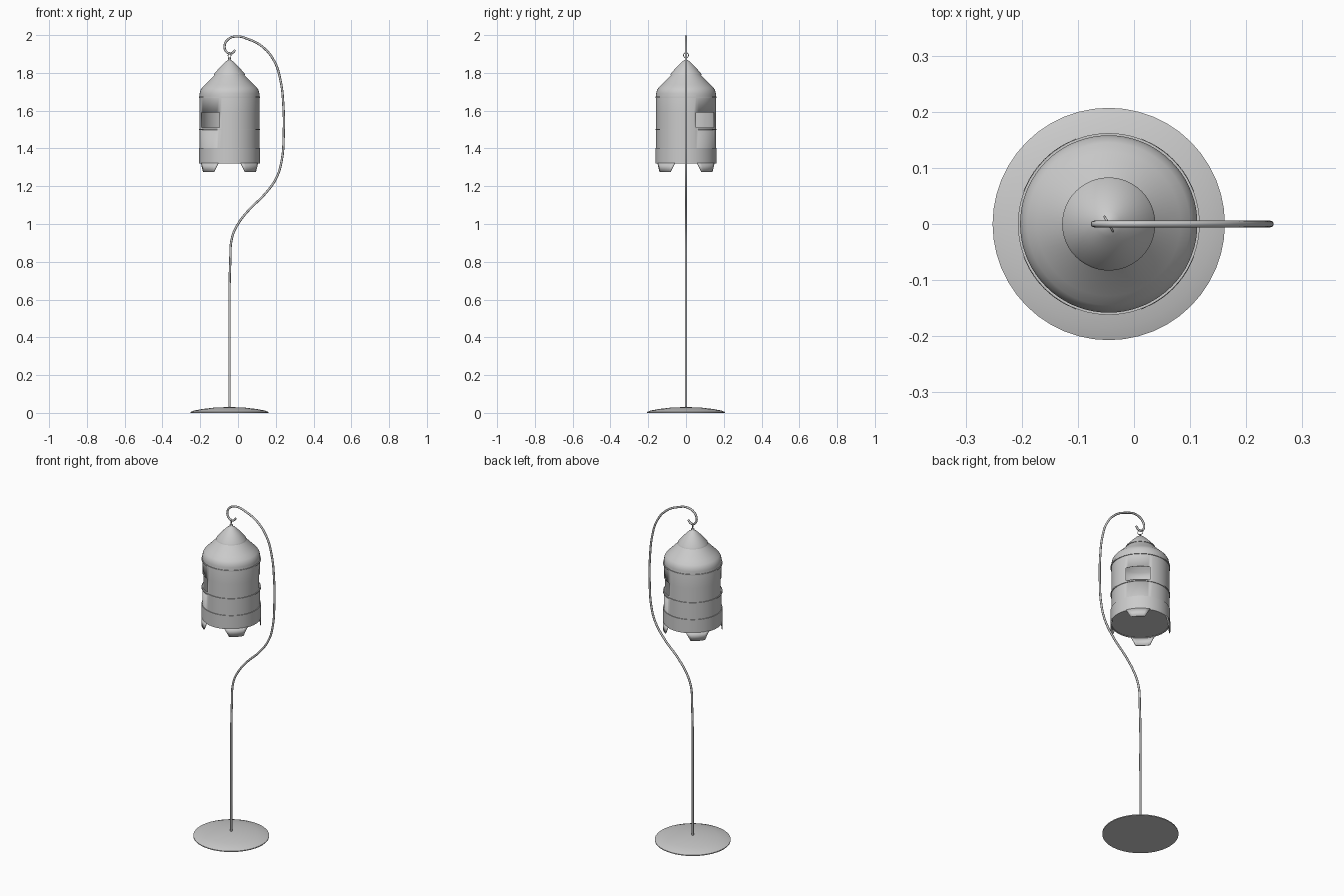
import bpy, bmesh, math
from mathutils import Vector

if "Cube" in bpy.data.objects:
    bpy.data.objects.remove(bpy.data.objects["Cube"], do_unlink=True)

CX = -0.045      # axis shared by base, post and feeder
WALL = 0.16      # feeder radius

metal = bpy.data.materials.new("grey_metal")
metal.use_nodes = True
GREY = (0.6, 0.6, 0.6, 1)
metal.diffuse_color = GREY
metal.node_tree.nodes["Principled BSDF"].inputs["Base Color"].default_value = GREY


def finish(obj, angle=35):
    obj.data.materials.append(metal)
    bpy.ops.object.select_all(action='DESELECT')
    obj.select_set(True)
    bpy.context.view_layer.objects.active = obj
    bpy.ops.object.shade_smooth_by_angle(angle=math.radians(angle))
    return obj


def from_bmesh(name, bm, thickness=0):
    bmesh.ops.recalc_face_normals(bm, faces=bm.faces)
    mesh = bpy.data.meshes.new(name)
    bm.to_mesh(mesh)
    bm.free()
    obj = bpy.data.objects.new(name, mesh)
    bpy.context.collection.objects.link(obj)
    obj.location.x = CX
    if thickness:
        mod = obj.modifiers.new("thickness", 'SOLIDIFY')
        mod.thickness = thickness
    return finish(obj)


def lathe(profile, sides, closed=False):
    """Spin (radius, height) points about the z axis."""
    bm = bmesh.new()
    verts = [bm.verts.new((r, 0, z)) for r, z in profile]
    edges = [bm.edges.new(pair) for pair in zip(verts, verts[1:])]
    if closed:
        edges.append(bm.edges.new((verts[-1], verts[0])))
    bmesh.ops.spin(bm, geom=verts + edges, cent=(0, 0, 0), axis=(0, 0, 1),
                   angle=math.tau, steps=sides, use_merge=True)
    bmesh.ops.remove_doubles(bm, verts=bm.verts, dist=1e-5)
    return bm


# Domed ground plate
from_bmesh("base", lathe([(0, 0), (0.207, 0), (0.207, 0.005), (0.185, 0.013),
                          (0.14, 0.021), (0.08, 0.028), (0, 0.031)], 48))

# Feeder shell with floor and shoulder, two openings on opposite diagonals
shell = lathe([(0, 1.323), (0.158, 1.323), (0.158, 1.51), (0.158, 1.59),
               (0.158, 1.69), (0.154, 1.708), (0.145, 1.722), (0.128, 1.738),
               (0.078, 1.79), (0.02, 1.855)], 72)
openings = []
for f in shell.faces:
    c = f.calc_center_median()
    az = math.degrees(math.atan2(c.y, c.x)) % 180
    if 1.51 < c.z < 1.59 and 20 < az < 70 and c.xy.length > 0.1:
        openings.append(f)
bmesh.ops.delete(shell, geom=openings, context='FACES')
from_bmesh("feeder_shell", shell, 0.003)

# Peaked cap over the shoulder
from_bmesh("roof_cap", lathe([(0.075, 1.79), (0.083, 1.789), (0.08, 1.797),
                              (0.045, 1.836), (0.022, 1.859), (0.008, 1.868),
                              (0, 1.87)], 48))

# Thin raised seams and the deeper lower skirt
for name, low, high in (("lower_skirt", 1.32, 1.402), ("middle_band", 1.497, 1.504),
                        ("upper_band", 1.667, 1.674)):
    ring = [(WALL - 0.004, low), (WALL + 0.002, low),
            (WALL + 0.002, high), (WALL - 0.004, high)]
    from_bmesh(name, lathe(ring, 72, closed=True))

# Four tapered feet curving with the wall
for i in range(4):
    bm = bmesh.new()
    rows = []
    for z, half in ((1.324, 24), (1.274, 14)):
        row = []
        for k in range(7):
            a = math.radians(45 + 90 * i + half * (k / 3 - 1))
            row.append(bm.verts.new((0.161 * math.cos(a), 0.161 * math.sin(a), z)))
        rows.append(row)
    for k in range(6):
        bm.faces.new((rows[0][k], rows[1][k], rows[1][k + 1], rows[0][k + 1]))
    foot = from_bmesh("foot_%d" % (i + 1), bm, 0.004)
    foot.modifiers["thickness"].offset = 0

# Bent post ending in a curled hook
path = [(-0.045, 0.01), (-0.045, 0.4), (-0.041, 0.8), (-0.031, 0.93), (0, 1.0),
        (0.06, 1.077), (0.14, 1.156), (0.204, 1.246), (0.232, 1.34),
        (0.242, 1.475), (0.24, 1.63), (0.224, 1.765), (0.193, 1.86),
        (0.13, 1.938), (0.05, 1.98), (-0.008, 1.993), (-0.053, 1.977),
        (-0.071, 1.942), (-0.06, 1.911), (-0.036, 1.903), (-0.014, 1.921)]
curve = bpy.data.curves.new("post", 'CURVE')
curve.dimensions = '3D'
curve.bevel_depth = 0.006
curve.bevel_resolution = 2
curve.use_fill_caps = True
curve.resolution_u = 6
spline = curve.splines.new('BEZIER')
spline.bezier_points.add(len(path) - 1)
for point, (x, z) in zip(spline.bezier_points, path):
    point.co = (x, 0, z)
    point.handle_left_type = point.handle_right_type = 'AUTO'
post = bpy.data.objects.new("post", curve)
bpy.context.collection.objects.link(post)
bpy.context.view_layer.objects.active = post
post.select_set(True)
bpy.ops.object.convert(target='MESH')
finish(bpy.context.view_layer.objects.active, 50)

# Hanging ring and the small eye on the cap
for name, z, radius, turn in (("hanging_ring", 1.893, 0.015, 30),
                              ("cap_eye", 1.873, 0.007, 120)):
    bpy.ops.mesh.primitive_torus_add(
        major_segments=24, minor_segments=8, major_radius=radius, minor_radius=0.002,
        location=(CX, 0, z), rotation=(0, math.pi / 2, math.radians(turn)))
    link = bpy.context.object
    link.name = name
    finish(link, 60)
